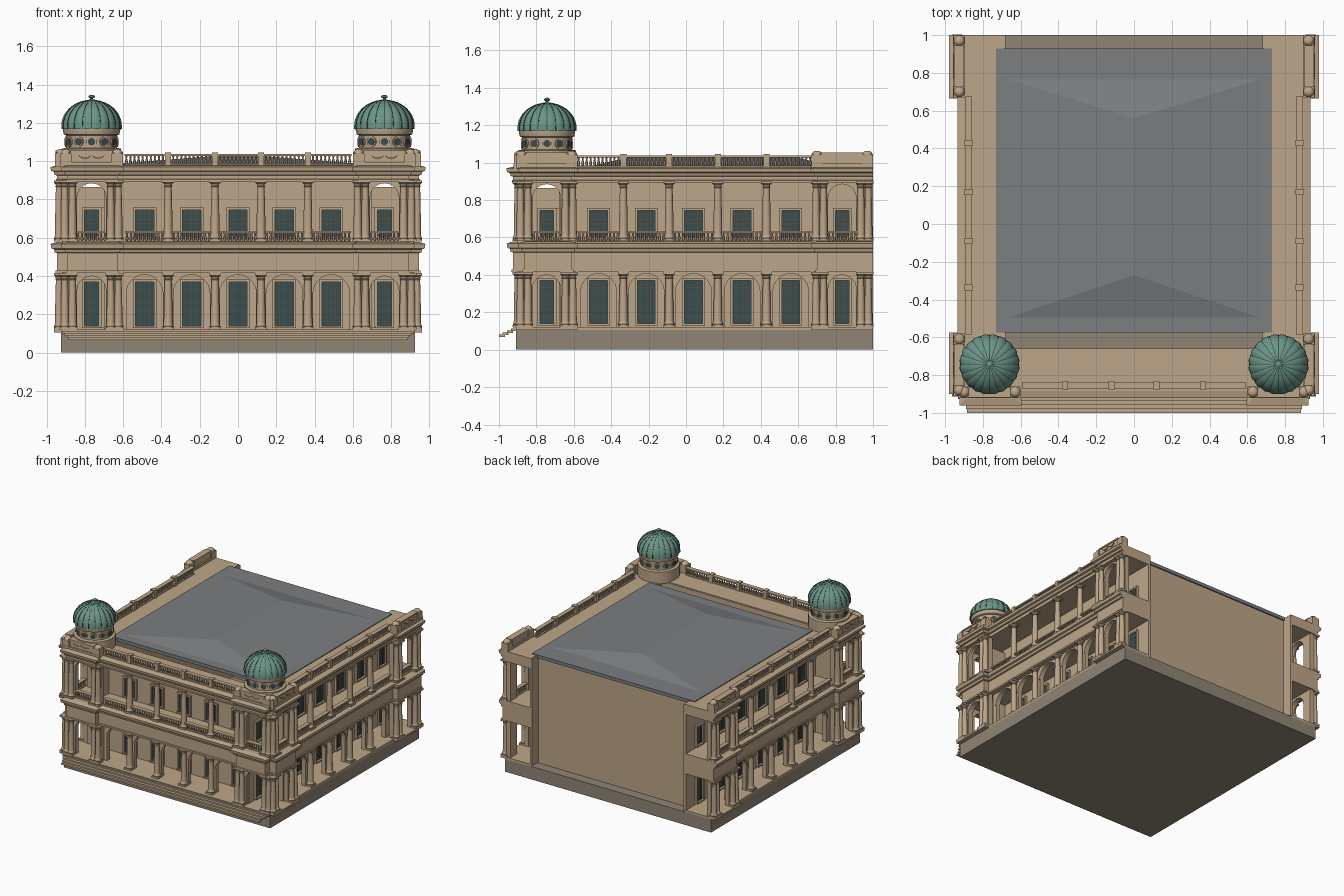
import bpy, bmesh
from math import sin, cos, pi, radians

if "Cube" in bpy.data.objects:
    bpy.data.objects.remove(bpy.data.objects["Cube"])

COLORS = {'stone': (.51, .38, .25, 1), 'plinth': (.28, .235, .18, 1), 'roof': (.2, .21, .215, 1),
          'copper': (.15, .30, .24, 1), 'rib': (.04, .09, .07, 1), 'glass': (.04, .075, .08, 1),
          'bar': (.13, .08, .05, 1)}
mats = {}
for k, c in COLORS.items():
    mats[k] = bpy.data.materials.new(k)
    mats[k].diffuse_color = c
parts = {}

def part(name, mat='stone'):
    if name not in parts:
        parts[name] = (bmesh.new(), mat)
    return parts[name][0]

def skin(bm, rings, caps=True, closed=True):
    """Join successive rings of points with quads."""
    rs = [[bm.verts.new(p) for p in r] for r in rings]
    n = len(rs[0])
    for a, b in zip(rs, rs[1:]):
        for i in range(n if closed else n - 1):
            j = (i + 1) % n
            bm.faces.new((a[i], a[j], b[j], b[i]))
    if caps:
        bm.faces.new(rs[0])
        bm.faces.new(rs[-1])

# Facade mapping: u along the wall, d outward from centre, z up
front = lambda u, d, z: (u, -d, z)
right = lambda u, d, z: (d, u, z)
left = lambda u, d, z: (-d, u, z)

def prism(bm, f, pts, d0, d1):
    skin(bm, [[f(u, d, z) for u, z in pts] for d in (d0, d1)])

def box(bm, f, u0, u1, d0, d1, z0, z1):
    prism(bm, f, [(u0, z0), (u1, z0), (u1, z1), (u0, z1)], d0, d1)

def lathe(bm, f, u, d, z0, prof, n=14):
    skin(bm, [[f(u + r * cos(2 * pi * i / n), d + r * sin(2 * pi * i / n), z0 + z) for i in range(n)]
              for r, z in prof])

def arch(bm, f, u0, u1, c, r, z0, spring, z1, d0, d1):
    arc = [(c - r * cos(pi * i / 14), spring + r * sin(pi * i / 14)) for i in range(15)]
    prism(bm, f, [(u0, z0), (c - r, z0)] + arc + [(c + r, z0), (u1, z0), (u1, z1), (u0, z1)], d0, d1)
    # raised moulding around the arch
    rim = [(c - (r + .012) * cos(pi * i / 14), spring + min((r + .012) * sin(pi * i / 14), z1 - spring))
           for i in range(15)]
    prism(bm, f, arc + rim[::-1], d1, d1 + .006)

def column(f, u, d, z0, z1, r=.021):
    bm = part('columns')
    h = z1 - z0
    lathe(bm, f, u, d, z0, [(r * 1.2, .012), (r * 1.3, .018), (r * 1.05, .028), (r, .035), (r * .98, h * .4),
          (r * .8, h - .035), (r * 1.0, h - .033), (r * .82, h - .028), (r * .85, h - .02), (r * 1.25, h - .012)])
    for a, b in ((z0, z0 + .013), (z1 - .012, z1)):
        box(bm, f, u - r * 1.3, u + r * 1.3, d - r * 1.3, d + r * 1.3, a, b)

def balustrade(f, u0, u1, d, z0, h):
    bm = part('balustrades')
    box(bm, f, u0, u1, d - .014, d + .014, z0, z0 + h * .15)
    box(bm, f, u0, u1, d - .017, d + .017, z0 + h * .83, z0 + h)
    n = max(2, round((u1 - u0) / .021))
    for i in range(n):
        lathe(bm, f, u0 + (u1 - u0) * (i + .5) / n, d, z0,
              [(.005, h * .14), (.0085, h * .34), (.004, h * .65), (.006, h * .84)], 6)

def window(f, c, d, z0, z1, w):
    fr = part('window_frames')
    t = .013
    for a, b in ((c - w - t, c - w), (c + w, c + w + t)):
        box(fr, f, a, b, d, d + .016, z0, z1 + t)
    box(fr, f, c - w, c + w, d, d + .016, z1, z1 + t)
    box(fr, f, c - w - t, c + w + t, d, d + .022, z0 - .01, z0)
    box(part('window_glass', 'glass'), f, c - w, c + w, d, d + .005, z0, z1)
    bars = part('window_bars', 'bar')
    for i in range(1, 4):
        u = c - w + w * i / 2
        box(bars, f, u - .0012, u + .0012, d, d + .007, z0, z1)
    for i in range(1, 6):
        z = z0 + (z1 - z0) * i / 6
        box(bars, f, c - w, c + w, d, d + .007, z - .001, z + .001)

def pavilion(f, c, dp):
    for s in (-.14, -.1, .1, .14):
        column(f, c + s, dp, .12, .415)
        column(f, c + s, dp, .58, .9)
    a = part('arcade')
    arch(a, f, c - .155, c + .155, c, .075, .12, .325, .42, dp - .055, dp - .018)
    arch(a, f, c - .155, c + .155, c, .075, .57, .81, .905, dp - .055, dp - .018)
    balustrade(f, c - .08, c + .08, dp - .03, .575, .06)
    # attic parapet with rounded ends and swags
    p = part('parapets')
    box(p, f, c - .165, c + .165, dp - .04, dp + .022, .97, .995)
    box(p, f, c - .16, c + .16, dp - .03, dp + .012, .99, 1.045)
    box(p, f, c - .11, c + .11, dp - .035, dp + .018, 1.045, 1.055)
    for s in (-.135, .135):
        box(p, f, c + s - .03, c + s + .03, dp - .04, dp + .02, .99, 1.04)
        lathe(p, f, c + s, dp - .01, 1.035, [(.03 * cos(t * pi / 10), .03 * sin(t * pi / 10)) for t in range(5)])
    for s in (-.035, .035):
        lo = [(c + s + .033 * x / 5, 1.01 + .018 * (x / 5) ** 2) for x in range(-5, 6)]
        hi = [(c + s + .033 * x / 5, 1.019 + .012 * (x / 5) ** 2) for x in range(5, -6, -1)]
        prism(part('swags'), f, lo + hi, dp + .01, dp + .02)

# Three arcaded facades
FRONT = (front, [-.765, .765], [-.61, -.365, -.12, .12, .365, .61], .9, .865, .68)
SIDE = ([-.745, .835], [-.6, -.335, -.09, .17, .43, .69], .935, .885, .70)
for f, pavs, edges, dp, dm, wall in (FRONT, (right,) + SIDE, (left,) + SIDE):
    for c in pavs:
        pavilion(f, c, dp)
        window(f, c, wall, .14, .37, .036)
        window(f, c, wall, .6, .745, .036)
    for u in edges[1:-1]:
        column(f, u, dm, .12, .415, .023)
        column(f, u, dm, .58, .9, .023)
        box(part('balustrades'), f, u - .016, u + .016, dm - .03, dm + .012, .97, 1.045)
    for u0, u1 in zip(edges, edges[1:]):
        c = (u0 + u1) / 2
        arch(part('arcade'), f, u0, u1, c, .095, .12, .312, .42, dm - .055, dm - .02)
        balustrade(f, u0 + .016, u1 - .016, dm - .01, .975, .062)
        balustrade(f, u0 + .02, u1 - .02, dm, .575, .06)
        window(f, c, wall, .14, .37, .048)
        window(f, c, wall, .6, .745, .048)

# Gallery walls, with end partitions that close off the corner rooms
w = part('walls')
box(w, front, -.70, .70, .66, .68, .11, .975)
for f in (right, left):
    box(w, f, -.68, 1.0, .68, .70, .11, .975)
    for z0, z1 in ((.12, .42), (.57, .865)):
        box(w, f, -.86, -.68, .68, .70, z0, z1)
for s in (-1, 1):
    for z0, z1 in ((.12, .42), (.57, .865)):
        box(w, front, min(s * .7, s * .88), max(s * .7, s * .88), .66, .68, z0, z1)
box(part('back_wall'), front, -.69, .69, -.92, -.90, .10, .965)

# U-shaped floors and entablatures with stepped outline
half = [(.945, 1), (.945, .70), (.90, .70), (.90, -.61), (.945, -.61), (.945, -.865), (.89, -.865),
        (.89, -.925), (.63, -.925), (.63, -.885)]
path = half + [(-x, y) for x, y in half[::-1]]
inner = [(-.69, 1), (-.69, -.67), (.69, -.67), (.69, 1)]

def offset(o):
    out = []
    for i, (x, y) in enumerate(path):
        nx = ny = 0
        for a, b in ((i - 1, i), (i, i + 1)):
            if a < 0 or b >= len(path):
                continue
            dx, dy = path[b][0] - path[a][0], path[b][1] - path[a][1]
            if abs(dx) > abs(dy):
                ny += 1 if dx > 0 else -1
            else:
                nx -= 1 if dy > 0 else -1
        out.append((x - nx * o * (-1), y + ny * o))
    return out

def entablature(name, prof):
    skin(part(name), [[(x, y, z) for x, y in offset(o) + inner] for o, z in prof])

entablature('middle_entablature', [(-.005, .415), (.008, .415), (.008, .428), (0, .43), (0, .52),
            (.012, .523), (.017, .54), (.03, .545), (.034, .568), (0, .578)])
entablature('top_entablature', [(-.005, .895), (.006, .895), (.006, .905), (0, .908), (0, .925),
            (.012, .928), (.018, .945), (.032, .95), (.035, .97), (.0, .978)])

# Plinth, floor and front steps
box(part('plinth', 'plinth'), front, -.925, .925, -1.0, .91, 0, .105)
fl = part('gallery_floor')
box(fl, front, -.925, .925, .67, .925, .1, .12)
for f in (right, left):
    box(fl, f, -.91, 1.0, .69, .925, .1, .12)
    for c in SIDE[0]:
        box(fl, f, c - .165, c + .165, .9, .962, .106, .12)
for i, (hw, d) in enumerate(((.92, .935), (.905, .957), (.89, .98), (.885, 1.0))):
    box(part('front_steps'), front, -hw, hw, .905 if i == 0 else d - .032, d, .1 - i * .011, .113 - i * .011)

# Low hipped roof
r = part('roof', 'roof')
box(r, front, -.73, .73, -.93, .575, .957, .984)
v = [r.verts.new(p) for p in [(-.68, -.5, .983), (.68, -.5, .983), (.68, .77, .983), (-.68, .77, .983),
                              (0, -.27, 1.037), (0, .56, 1.037)]]
for q in ((0, 1, 4), (1, 2, 5, 4), (2, 3, 5), (3, 0, 4, 5), (3, 2, 1, 0)):
    r.faces.new([v[i] for i in q])

# Corner drums with ribbed copper domes
for cx in (-.765, .765):
    dy = .743
    lathe(part('drums'), front, cx, dy, 0, [(.155, .97), (.155, 1.065), (.133, 1.07), (.133, 1.135),
          (.145, 1.14), (.15, 1.16), (.15, 1.172)], 48)
    for i in range(12):
        a = 2 * pi * i / 12
        f = lambda u, d, z: (cx + d * sin(a) + u * cos(a), -dy - d * cos(a) + u * sin(a), z)
        ring = lambda q: [(q * cos(pi * k / 8), 1.102 + q * sin(pi * k / 8)) for k in range(16)]
        prism(part('oculus_frames'), f, ring(.027), .12, .138)
        prism(part('oculus_glass', 'glass'), f, ring(.019), .12, .140)
    lobes, n = 20, 80
    arcs = [(.16, 1.168)] + [(.16 * cos(t), 1.185 + .135 * sin(t)) for t in [pi / 2 * k / 11 for k in range(11)]]
    skin(part('domes', 'copper'), [[(cx + q * cos(2 * pi * i / n) * (.965 + .035 * abs(sin(pi * i * lobes / n))),
         -dy + q * sin(2 * pi * i / n) * (.965 + .035 * abs(sin(pi * i * lobes / n))), z)
         for i in range(n)] for q, z in arcs])
    for i in range(lobes):
        a = 2 * pi * i / lobes
        f = lambda u, d, z: (cx + d * cos(a) - u * sin(a), -dy + d * sin(a) + u * cos(a), z)
        skin(part('dome_ribs', 'rib'), [[f(-.002, q * .94, z), f(.002, q * .94, z), f(.002, q * .985, z + .001),
             f(-.002, q * .985, z + .001)] for q, z in arcs])
    lathe(part('finials', 'copper'), front, cx, dy, 1.31, [(.03, 0), (.022, .01), (.008, .013), (.007, .018),
          (.017, .024), (.017, .03), (.008, .036), (.004, .037)], 14)

# Turn every part into an object
for name, (bm, mat) in parts.items():
    bmesh.ops.recalc_face_normals(bm, faces=bm.faces)
    me = bpy.data.meshes.new(name)
    bm.to_mesh(me)
    bm.free()
    me.materials.append(mats[mat])
    ob = bpy.data.objects.new(name, me)
    bpy.context.collection.objects.link(ob)
    if name in ('columns', 'balustrades', 'drums', 'domes', 'finials', 'arcade', 'parapets'):
        bpy.context.view_layer.objects.active = ob
        ob.select_set(True)
        bpy.ops.object.shade_smooth_by_angle(angle=radians(32))
        ob.select_set(False)

for m in bpy.data.materials:
    if m.users and not m.is_grease_pencil:
        m.use_nodes = True
        m.node_tree.nodes["Principled BSDF"].inputs["Base Color"].default_value = m.diffuse_color
